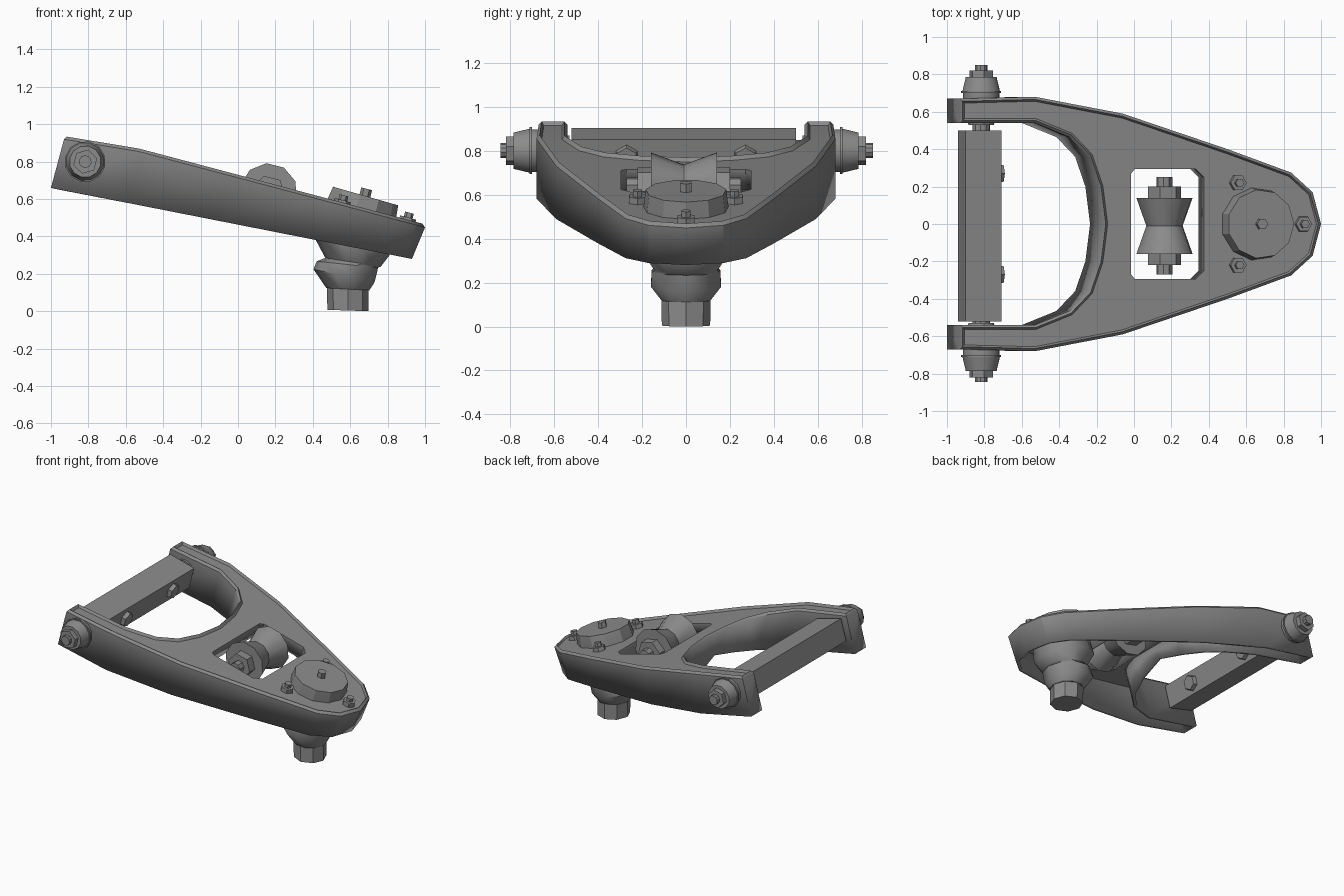
import bpy, bmesh
from math import sin, cos, pi, radians
from mathutils import Vector, Matrix

if "Cube" in bpy.data.objects:
    bpy.data.objects.remove(bpy.data.objects["Cube"])

steel = bpy.data.materials.new("dark_steel")
steel.diffuse_color = (.26, .26, .26, 1)
steel.use_nodes = True
steel.node_tree.nodes["Principled BSDF"].inputs["Base Color"].default_value = steel.diffuse_color


def finish(name, bm, smooth=32):
    bmesh.ops.recalc_face_normals(bm, faces=bm.faces[:])
    me = bpy.data.meshes.new(name)
    bm.to_mesh(me)
    bm.free()
    me.materials.append(steel)
    me.polygons.foreach_set("use_smooth", [True] * len(me.polygons))
    me.set_sharp_from_angle(angle=radians(smooth))
    ob = bpy.data.objects.new(name, me)
    bpy.context.collection.objects.link(ob)
    return ob


def bridge(bm, a, b):
    n = len(a)
    for i in range(n):
        bm.faces.new((a[i], a[(i + 1) % n], b[(i + 1) % n], b[i]))


def loft(name, rings, n, axis='Z', phase=0.0, smooth=32):
    """rings: (centre, radius, tilt in degrees about y); axis Z or Y."""
    bm = bmesh.new()
    loops = []
    for c, r, tilt in rings:
        rot = Matrix.Rotation(radians(tilt), 3, 'Y')
        loop = []
        for i in range(n):
            a = 2 * pi * (i + phase) / n
            p = Vector((r * cos(a), r * sin(a), 0)) if axis == 'Z' else Vector((r * cos(a), 0, r * sin(a)))
            loop.append(bm.verts.new(Vector(c) + rot @ p))
        loops.append(loop)
    for a, b in zip(loops, loops[1:]):
        bridge(bm, a, b)
    bm.faces.new(loops[0])
    bm.faces.new(loops[-1])
    return finish(name, bm, smooth)


def lathe_y(name, x, z, profile, n, phase=0.0, smooth=32):
    return loft(name, [((x, y, z), r, 14) for y, r in profile], n, 'Y', phase, smooth)


def inset(pts, d):
    """Mitred inward offset of a counter-clockwise outline."""
    out = []
    for i, p in enumerate(pts):
        a = (p - pts[i - 1]).normalized()
        b = (pts[(i + 1) % len(pts)] - p).normalized()
        na, nb = Vector((-a.y, a.x)), Vector((-b.y, b.x))
        out.append(p + (na + nb) * d / (1 + na.dot(nb)))
    return out


def z_top(x):
    return 0.87 - (x + 0.53) * (0.165 if x < -0.53 else 0.265)


def z_bot(x):
    return 0.66 - (x + 1) * 0.197


# Pressed arm: forked outline, folded walls, raised lip, recessed web with flanged hole
outer = [(-.93, .67), (-.53, .68), (-.06, .59), (.5, .4), (.84, .275), (.955, .17)]
fork = [(-.165, 0), (-.19, .2), (-.245, .36), (-.345, .465), (-.53, .54), (-.93, .54)]
half = outer[::-1] + fork[:0:-1]
outline = [Vector((1, 0))] + [Vector(p) for p in half] + [Vector(fork[0])]
outline += [Vector((x, -y)) for x, y in half[::-1]]


def wall_foot(p):
    """Lower wall edge; the fork flange gets shallower towards its middle."""
    depth = 1.0
    if any(abs(p.x - x) < 1e-4 and abs(abs(p.y) - y) < 1e-4 for x, y in fork[:-1]):
        depth = min(1, .45 + .55 * abs(p.y) / .54)
    zt = z_top(p.x)
    return (p.x - .07, p.y, zt + (z_bot(p.x - .07) - zt) * depth)


bm = bmesh.new()
rings = [[bm.verts.new(wall_foot(p)) for p in outline]]
for d, dz in ((0, -.016), (.014, 0), (.024, -.018)):
    rings.append([bm.verts.new((p.x, p.y, z_top(p.x) + dz)) for p in inset(outline, d)])
for a, b in zip(rings, rings[1:]):
    bridge(bm, a, b)
hole_xy = [(-.015, .27), (.005, .295), (.33, .295), (.375, .25)]
hole_xy += [(x, -y) for x, y in hole_xy[::-1]]
hole = [bm.verts.new((x, y, z_top(x) - .018)) for x, y in hole_xy]
lip = [bm.verts.new((x - .03, y, z_top(x) - .11)) for x, y in hole_xy]
bridge(bm, hole, lip)
edges = []
for loop in (rings[-1], hole):
    edges += [bm.edges.get((loop[i - 1], loop[i])) for i in range(len(loop))]
bmesh.ops.triangle_fill(bm, edges=edges, use_beauty=True, normal=(0, 0, 1))
arm = finish("control_arm", bm)
mod = arm.modifiers.new("thickness", 'SOLIDIFY')
mod.thickness = .022
mod.offset = -1
mod.use_even_offset = True

# Pivot shaft with square centre bar
PX, PZ = -.817, .80
bm = bmesh.new()
bmesh.ops.create_cube(bm, size=1, matrix=Matrix.Translation((-.825, -.01, PZ))
                      @ Matrix.Rotation(radians(15), 4, 'Y') @ Matrix.Diagonal((.2, 1.02, .16, 1)))
finish("pivot_bar", bm)
lathe_y("pivot_shaft", PX, PZ, [(-.845, .034), (-.7, .034), (-.69, .048), (.69, .048), (.7, .034), (.85, .034)], 10)

# Bushings and shaft nuts on both sides
for s, side in ((-1, "front"), (1, "back")):
    lathe_y(side + "_bushing", PX, PZ, [(s * y, r) for y, r in
            ((.53, .07), (.66, .1), (.70, .1), (.70, .11), (.712, .11), (.712, .103), (.785, .085))], 12)
    lathe_y(side + "_shaft_nut", PX, PZ, [(s * .78, .066), (s * .82, .066)], 6, .5)

# Bolt heads on the pivot bar
for y in (-.27, .27):
    bolt = loft("bar_bolt", [((0, 0, 0), .058, 0), ((0, 0, .03), .05, 0)], 6)
    bolt.matrix_world = Matrix.Translation((-.732, y, .772)) @ Matrix.Rotation(radians(105), 4, 'Y')

# Waisted rubber bumper with its bolt and nuts
BX, BZ = .163, .637
lathe_y("bumper", BX, BZ, [(-.16, .155), (-.01, .1), (.14, .155)], 10, 0, 38)
lathe_y("bumper_bolt", BX, BZ, [(-.27, .042), (.25, .042)], 8, .5)
for y0, y1 in ((-.22, -.155), (.135, .2)):
    lathe_y("bumper_nut", BX, BZ, [(y0, .09), (y1, .09)], 6)

# Ball joint: cap, boot and stud
loft("ball_joint_cap", [((.645, 0, .50), .195, 16), ((.655, 0, .54), .195, 16), ((.679, 0, .617), .185, 16)], 11)
loft("ball_joint_boot", [((.645, 0, .50), .19, 14), ((.61, 0, .345), .205, 13), ((.615, 0, .262), .15, 9),
                         ((.585, 0, .25), .165, 6), ((.567, 0, .19), .167, 12), ((.587, 0, .118), .115, 3)], 10, 'Z', 0, 40)
loft("ball_joint_stud", [((.587, 0, .12), .112, 2), ((.588, 0, .004), .11, 2)], 8)
loft("grease_fitting", [((.677, 0, .61), .03, 14), ((.688, 0, .655), .03, 14)], 6)

# Ball joint mounting bolts
for x, y in ((.55, .22), (.55, -.22), (.9, 0)):
    z = z_top(x) - .03
    loft("mount_nut", [((x, y, z), .046, 15), ((x + .01, y, z + .04), .044, 15)], 6)
    loft("mount_stud", [((x, y, z), .024, 15), ((x + .017, y, z + .066), .024, 15)], 6)
